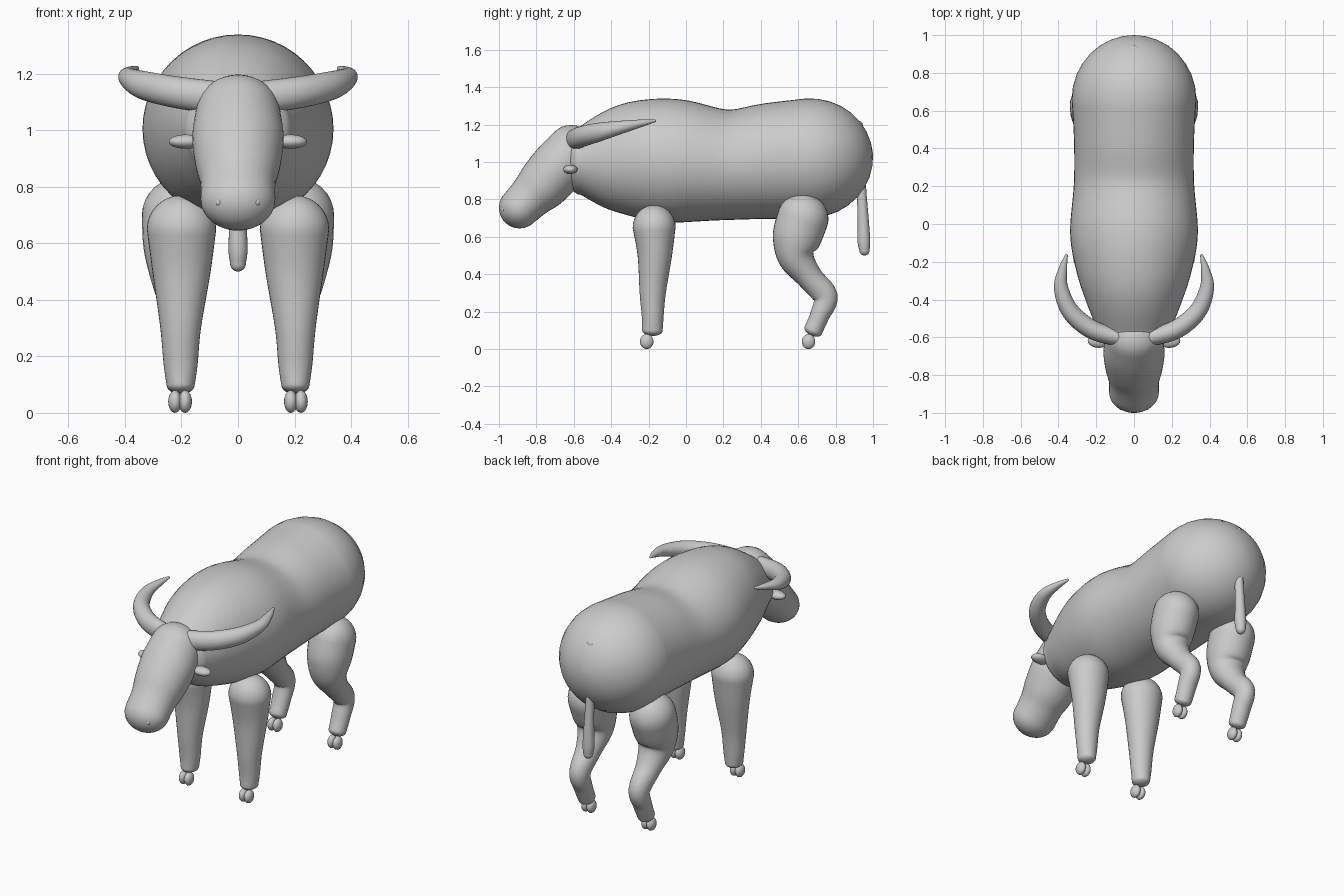
import bpy, bmesh
from math import sin, cos, pi
from mathutils import Vector

if "Cube" in bpy.data.objects:
    bpy.data.objects.remove(bpy.data.objects["Cube"])


def catmull(p0, p1, p2, p3, t):
    return [0.5 * (2 * b + (c - a) * t + (2 * a - 5 * b + 4 * c - d) * t * t
                   + (3 * b - a - 3 * c + d) * t ** 3)
            for a, b, c, d in zip(p0, p1, p2, p3)]


def finish(bm, name, mirror):
    bmesh.ops.recalc_face_normals(bm, faces=bm.faces)
    for f in bm.faces:
        f.smooth = True
    me = bpy.data.meshes.new(name)
    bm.to_mesh(me)
    bm.free()
    ob = bpy.data.objects.new(name, me)
    bpy.context.collection.objects.link(ob)
    if mirror:
        m = ob.modifiers.new("mirror", 'MIRROR')
        m.use_mirror_merge = False
    return ob


def tube(name, keys, caps, ref=(1, 0, 0), mirror=False, n=32, steps=6):
    """Smooth tube through (x, y, z, ref radius, cross radius) with domed ends."""
    pts = [keys[0]] + keys + [keys[-1]]
    s = []
    for i in range(len(keys) - 1):
        s += [catmull(*pts[i:i + 4], k / steps) for k in range(steps)]
    s.append(list(keys[-1]))
    pos = [Vector(p[:3]) for p in s]
    last = len(s) - 1
    tan = [(pos[min(i + 1, last)] - pos[max(i - 1, 0)]).normalized() for i in range(last + 1)]
    rows = [(pos[i], tan[i], s[i][3], s[i][4]) for i in range(last + 1)]

    def dome(i, sign, length):
        out = []
        for k in range(1, 9):
            a = min(k / 8 * pi / 2, pi / 2 - 0.03)
            out.append((pos[i] + tan[i] * sign * length * sin(a), tan[i],
                        s[i][3] * cos(a), s[i][4] * cos(a)))
        return out
    rows = dome(0, -1, caps[0])[::-1] + rows + dome(last, 1, caps[1])

    bm = bmesh.new()
    rings = []
    for c, t, a, b in rows:
        u = Vector(ref)
        u = (u - t * u.dot(t)).normalized()
        v = t.cross(u)
        rings.append([bm.verts.new(c + u * a * cos(2 * pi * j / n) + v * b * sin(2 * pi * j / n))
                      for j in range(n)])
    for r, q in zip(rings, rings[1:]):
        for j in range(n):
            bm.faces.new((r[j], r[(j + 1) % n], q[(j + 1) % n], q[j]))
    bm.faces.new(rings[0])
    bm.faces.new(rings[-1])
    return finish(bm, name, mirror)


def blob(name, centres, size, mirror=True):
    """Ellipsoids at the given centres, joined as one object."""
    bm = bmesh.new()
    for c in centres:
        vs = bmesh.ops.create_uvsphere(bm, u_segments=20, v_segments=12, radius=1)['verts']
        for v in vs:
            v.co = Vector(c) + Vector([v.co[i] * size[i] for i in range(3)])
    return finish(bm, name, mirror)


# Barrel body with humped shoulders and rump
tube("body", [(0, -.57, 1.005, .19, .18), (0, -.42, 1.01, .25, .265),
              (0, -.25, 1.015, .305, .315), (0, -.05, 1.005, .338, .33),
              (0, .22, .985, .318, .295), (0, .45, 1.005, .318, .31),
              (0, .66, 1.02, .33, .32)], (.08, .34), n=48)

# Head sloping down to a rounded muzzle
tube("head", [(0, -.60, 1.06, .15, .145), (0, -.68, .975, .162, .148),
              (0, -.765, .88, .15, .14), (0, -.83, .815, .133, .12),
              (0, -.89, .755, .132, .11)], (.13, .11), n=40)
blob("nostrils", [(.067, -.974, .745)], (.012, .012, .014))

# Horns sweeping out and back
tube("horns", [(.07, -.605, 1.115, .058, .045), (.22, -.56, 1.135, .056, .05),
               (.335, -.465, 1.16, .05, .047), (.386, -.34, 1.187, .034, .038),
               (.377, -.24, 1.207, .02, .023), (.358, -.168, 1.22, .008, .008)],
     (.02, .008), ref=(0, 0, 1), mirror=True, n=24)

# Ears
blob("ears", [(.185, -.618, .96)], (.06, .038, .025))

# Tail, starting inside the rump
tube("tail", [(0, .915, 1.20, .03, .03), (0, .925, 1.05, .027, .027),
              (0, .938, .85, .025, .026), (0, .948, .68, .03, .03),
              (0, .951, .58, .034, .034), (0, .954, .53, .028, .028)], (.02, .03), n=20)

# Front legs
tube("front_legs", [(.2, -.17, .65, .123, .115), (.2, -.167, .5, .103, .092),
                    (.203, -.178, .3, .072, .07), (.203, -.178, .17, .06, .058),
                    (.203, -.18, .1, .05, .055)], (.12, .03), mirror=True)

# Hind legs with bent hock
tube("hind_legs", [(.21, .625, .70, .13, .137), (.21, .592, .59, .125, .13),
                   (.208, .59, .49, .105, .098), (.205, .66, .385, .075, .07),
                   (.203, .745, .28, .058, .066), (.203, .715, .18, .055, .052),
                   (.203, .68, .1, .05, .05)], (.13, .03), mirror=True)

# Cloven hooves, two toes per leg
for label, y in (("front", -.21), ("hind", .655)):
    blob(label + "_hooves", [(.187, y, .04), (.223, y, .04)], (.024, .036, .04))
